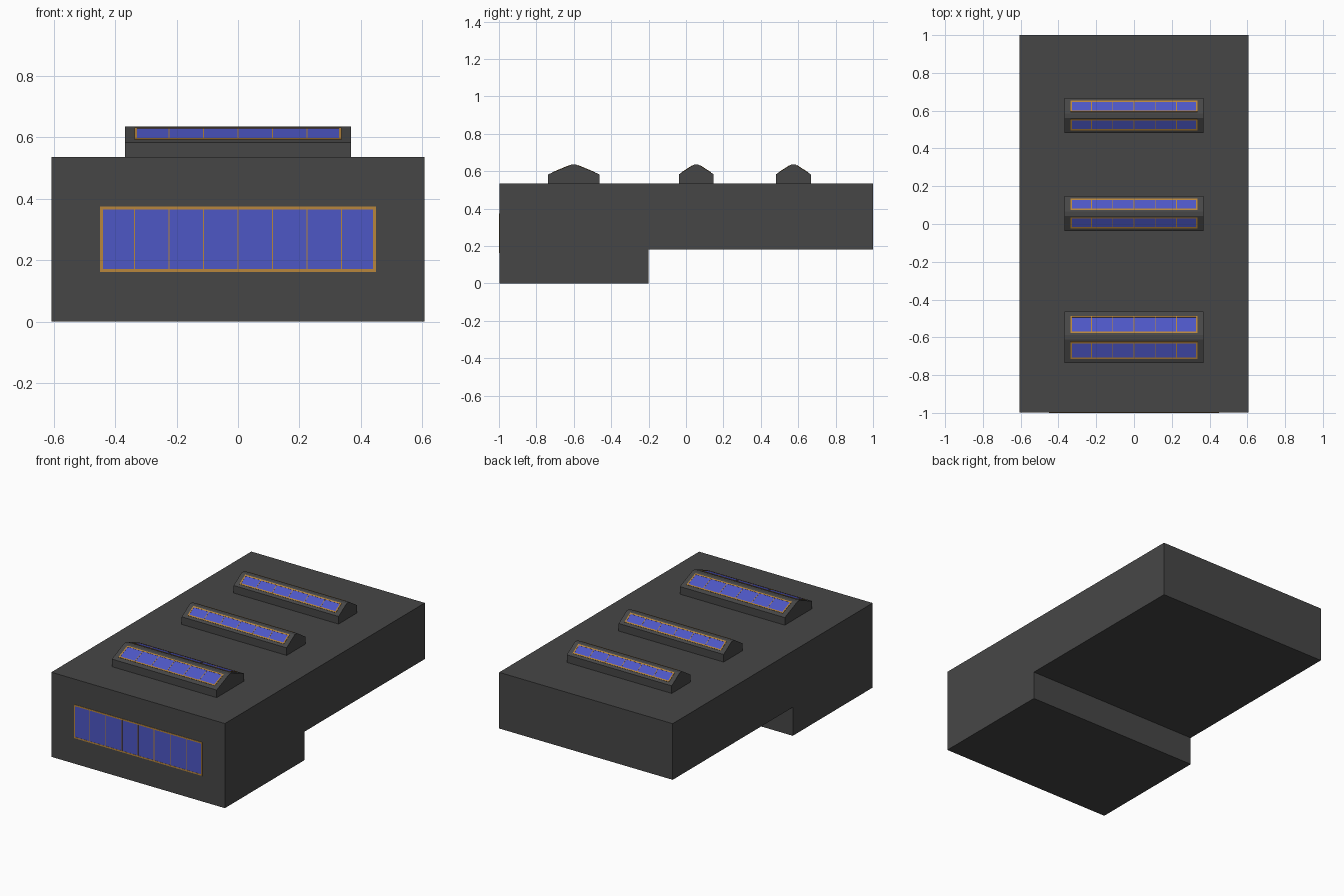
import bpy, bmesh
from mathutils import Matrix, Vector

if "Cube" in bpy.data.objects:
    bpy.data.objects.remove(bpy.data.objects["Cube"])


def material(name, rgb):
    m = bpy.data.materials.new(name)
    m.diffuse_color = (*rgb, 1)
    m.use_nodes = True
    m.node_tree.nodes["Principled BSDF"].inputs["Base Color"].default_value = m.diffuse_color
    return m


WALL = material("dark_wall", (0.062, 0.062, 0.062))
GLASS = material("blue_glass", (0.075, 0.095, 0.56))
TRIM = material("ochre_trim", (0.48, 0.24, 0.045))


def finish(name, bm, mat):
    bmesh.ops.recalc_face_normals(bm, faces=bm.faces)
    me = bpy.data.meshes.new(name)
    bm.to_mesh(me)
    bm.free()
    me.materials.append(mat)
    ob = bpy.data.objects.new(name, me)
    bpy.context.collection.objects.link(ob)
    return ob


def extrude_x(name, profile, half, mat):
    # Side profile (y, z) extruded across x
    bm = bmesh.new()
    face = bm.faces.new([bm.verts.new((-half, y, z)) for y, z in profile])
    out = bmesh.ops.extrude_face_region(bm, geom=[face])
    moved = [v for v in out["geom"] if isinstance(v, bmesh.types.BMVert)]
    bmesh.ops.translate(bm, verts=moved, vec=(2 * half, 0, 0))
    return finish(name, bm, mat)


def add_box(bm, x0, x1, y0, y1, z0, z1):
    m = Matrix.Translation(((x0 + x1) / 2, (y0 + y1) / 2, (z0 + z1) / 2))
    m = m @ Matrix.Diagonal((x1 - x0, y1 - y0, z1 - z0, 1))
    bmesh.ops.create_cube(bm, size=1, matrix=m)


def window(name, bottom, top, half, panes, rim):
    # Framed glazing on the plane through bottom and top, facing outward
    bottom, top = Vector(bottom), Vector(top)
    up = (top - bottom).normalized()
    right = Vector((1, 0, 0)) if up.y >= 0 else Vector((-1, 0, 0))
    h = (top - bottom).length
    m = Matrix((right, up, right.cross(up))).transposed().to_4x4()
    m.translation = bottom

    frame = bmesh.new()
    for s in (0, 1):
        y = s * (h - rim)
        add_box(frame, -half, half, y, y + rim, -0.003, 0.002)
        x = -half + s * (2 * half - rim)
        add_box(frame, x, x + rim, rim, h - rim, -0.003, 0.002)
    step = 2 * half / panes
    for i in range(1, panes):
        x = -half + i * step
        add_box(frame, x - 0.002, x + 0.002, rim, h - rim, -0.003, 0.0017)
    frame.transform(m)
    finish(name + "_frame", frame, TRIM)

    glass = bmesh.new()
    add_box(glass, -half + rim, half - rim, rim, h - rim, -0.003, 0.001)
    glass.transform(m)
    finish(name + "_glass", glass, GLASS)


# Main hall with overhanging rear
F = -0.998
extrude_x("building", [(F, 0), (-0.2, 0), (-0.2, 0.18), (1, 0.18),
                       (1, 0.535), (F, 0.535)], 0.607, WALL)

# Front window
window("front_window", (0, F, 0.162), (0, F, 0.374), 0.449, 8, 0.009)

# Roof skylights: centre y, half depth
EAVE, RIDGE, CAP = 0.583, 0.635, 0.012
for n, (cy, d) in enumerate([(-0.6, 0.137), (0.055, 0.093), (0.574, 0.093)], 1):
    extrude_x(f"skylight_{n}", [(cy - d, 0.53), (cy + d, 0.53), (cy + d, EAVE),
                                (cy + CAP, RIDGE), (cy - CAP, RIDGE),
                                (cy - d, EAVE)], 0.367, WALL)
    low, high = Vector((0, d, EAVE)), Vector((0, CAP, RIDGE))
    for side, s in (("front", -1), ("back", 1)):
        a, b = low.lerp(high, 0.19), low.lerp(high, 0.91)
        window(f"skylight_{n}_{side}", (0, cy + s * a.y, a.z),
               (0, cy + s * b.y, b.z), 0.337, 6, 0.008)
